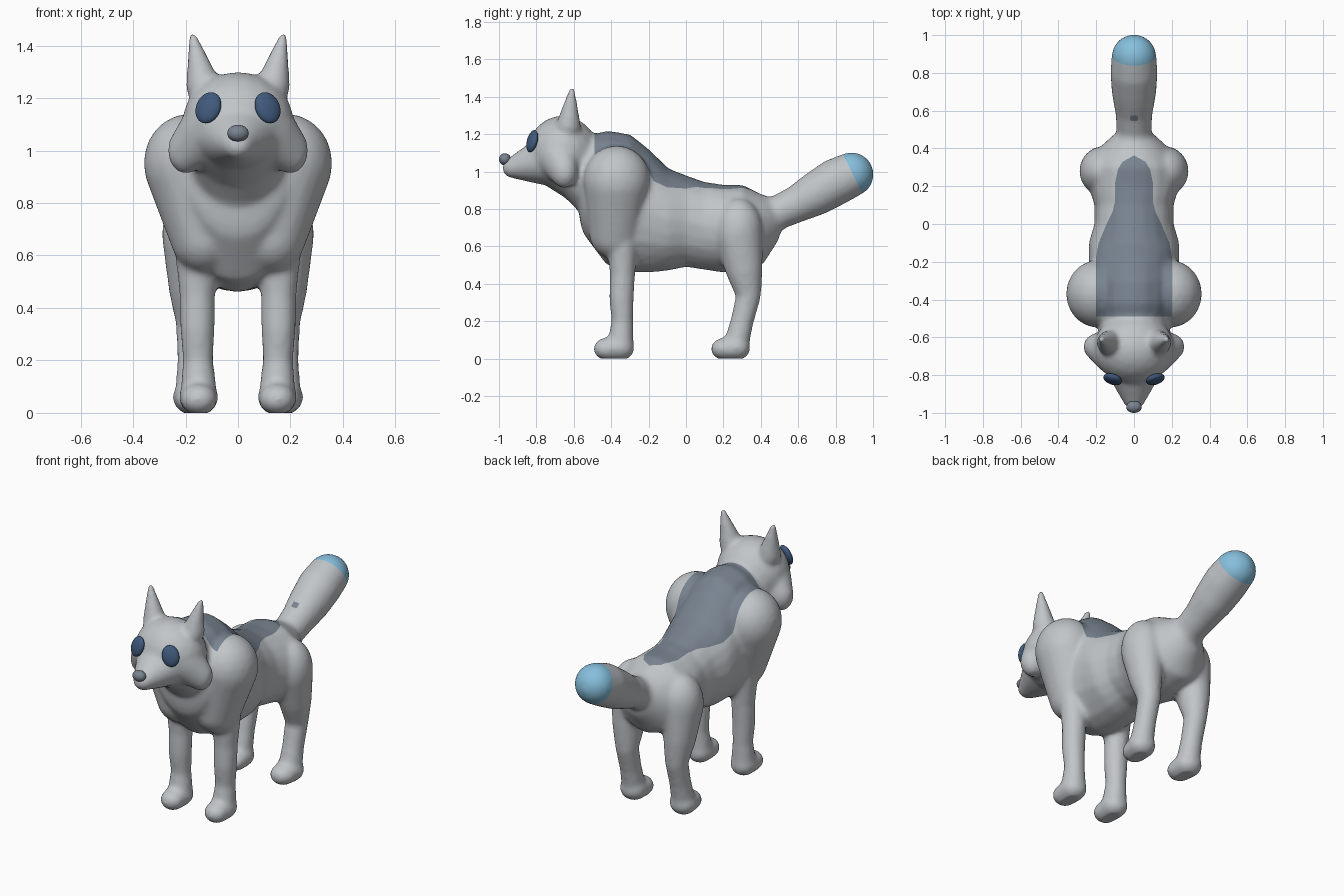
import bpy
import bmesh
from mathutils import Matrix, Vector, Euler

cube = bpy.data.objects.get("Cube")
if cube:
    bpy.data.objects.remove(cube, do_unlink=True)


def material(name, rgb):
    m = bpy.data.materials.new(name)
    m.use_nodes = True
    colour = (*rgb, 1)
    m.diffuse_color = colour
    m.node_tree.nodes["Principled BSDF"].inputs["Base Color"].default_value = colour
    return m


fur = material("light_grey_fur", (0.53, 0.56, 0.58))
saddle = material("slate_grey", (0.19, 0.23, 0.28))
tip = material("sky_blue", (0.24, 0.52, 0.72))
eye_blue = material("dark_blue", (0.05, 0.10, 0.20))

# Unit ball reused for every volume
ball = bmesh.new()
bmesh.ops.create_icosphere(ball, subdivisions=3, radius=1)
UNIT = [v.co.copy() for v in ball.verts]
ball.free()

form = bpy.data.meshes.new("form")


def blob(pos, rad):
    rad = (rad,) * 3 if isinstance(rad, (int, float)) else rad
    return Vector(pos), Vector(rad)


def chain(blobs, mirror=False):
    """Skin each neighbouring pair of ellipsoids with a convex hull."""
    for side in ((1, -1) if mirror else (1,)):
        for pair in zip(blobs, blobs[1:]):
            part = bmesh.new()
            for pos, rad in pair:
                for u in UNIT:
                    p = pos + u * rad
                    part.verts.new((p.x * side, p.y, p.z))
            hull = bmesh.ops.convex_hull(part, input=part.verts[:])
            loose = [v for v in part.verts if not v.link_faces]
            bmesh.ops.delete(part, geom=loose, context='VERTS')
            bmesh.ops.recalc_face_normals(part, faces=part.faces[:])
            temp = bpy.data.meshes.new("temp")
            part.to_mesh(temp)
            part.free()
            whole.from_mesh(temp)
            bpy.data.meshes.remove(temp)


whole = bmesh.new()

# Torso: y, centre height, half width, half height
torso = [(-.53, .92, .20, .27), (-.42, .86, .25, .36), (-.30, .83, .25, .37),
         (-.20, .79, .24, .33), (-.10, .745, .24, .275), (0, .735, .21, .245),
         (.10, .71, .21, .235), (.20, .695, .24, .235), (.30, .70, .24, .23),
         (.40, .69, .18, .19), (.46, .73, .11, .13)]
chain([blob((0, y, z), (w, .05, h)) for y, z, w, h in torso])

# Shoulder ruff
chain([blob((.19, -.37, .95), (.17, .18, .19)),
       blob((.13, -.38, .68), (.13, .14, .15))], True)

# Neck, skull and muzzle
chain([blob((0, -.50, .97), (.19, .09, .24)), blob((0, -.62, 1.02), (.18, .08, .17)),
       blob((0, -.66, 1.10), (.215, .19, .20))])
chain([blob((0, -.77, 1.06), (.15, .08, .13)),
       blob((0, -.935, 1.02), (.057, .047, .053))])

# Cheeks and ears
chain([blob((.10, -.68, 1.08), .12), blob((.20, -.65, 1.0), (.068, .07, .09))], True)
chain([blob((.13, -.63, 1.24), (.068, .068, .06)),
       blob((.172, -.61, 1.435), .017)], True)

# Front legs and paws
chain([blob((.155, -.34, .66), (.09, .085, .1)), blob((.155, -.34, .45), .068),
       blob((.155, -.345, .32), .066), blob((.152, -.34, .20), .058),
       blob((.15, -.35, .08), .07)], True)
chain([blob((.15, -.35, .06), (.075, .075, .07)),
       blob((.15, -.425, .052), (.07, .07, .06))], True)

# Hind legs and paws
chain([blob((.165, .28, .68), (.125, .13, .18)), blob((.175, .31, .48), (.09, .10, .1)),
       blob((.17, .335, .34), .066), blob((.17, .30, .20), .062),
       blob((.17, .27, .08), .068)], True)
chain([blob((.17, .27, .06), (.08, .075, .07)),
       blob((.165, .205, .052), (.073, .073, .06))], True)

# Tail
chain([blob((0, .40, .74), .11), blob((0, .50, .785), .092), blob((0, .60, .83), .1),
       blob((0, .70, .885), .118), blob((0, .80, .945), .126),
       blob((0, .885, .985), .119)])

whole.to_mesh(form)
whole.free()

# Fuse the volumes into one soft skin
body = bpy.data.objects.new("body", form)
bpy.context.collection.objects.link(body)
remesh = body.modifiers.new("fuse", 'REMESH')
remesh.mode = 'VOXEL'
remesh.voxel_size = 0.013
soften = body.modifiers.new("soften", 'SMOOTH')
soften.factor = 0.5
soften.iterations = 10
deps = bpy.context.evaluated_depsgraph_get()
skin = bpy.data.meshes.new_from_object(body.evaluated_get(deps))
body.modifiers.clear()
body.data = skin
skin.name = "body"
bpy.data.meshes.remove(form)

skin.materials.clear()
for m in (fur, saddle, tip):
    skin.materials.append(m)

# Cut the colour borders into the skin, then colour the enclosed faces
outline = [(-.49, .20), (-.17, .20), (-.10, .187), (0, .145), (.06, .115), (.12, .10),
           (.22, .10), (.29, .085), (.33, .06), (.36, .005)]
bm = bmesh.new()
bm.from_mesh(skin)
for v in bm.verts:
    v.co.z = max(v.co.z, 0)


def cut(point, normal, near):
    faces = [f for f in bm.faces if near(f.calc_center_median())]
    edges = {e for f in faces for e in f.edges}
    verts = {v for f in faces for v in f.verts}
    bmesh.ops.bisect_plane(bm, geom=list(verts) + list(edges) + faces,
                           plane_co=point, plane_no=normal, dist=1e-5)


TIP_NORMAL = Vector((0, 2, 1))
TIP_POINT = Vector((0, .885, 1.0))
cut(TIP_POINT, TIP_NORMAL, lambda c: c.y > .6)
cut((0, -.49, 1), (0, 1, 0), lambda c: c.z > .8 and abs(c.y + .49) < .04)
for (y0, w0), (y1, w1) in zip(outline, outline[1:]):
    for s in (1, -1):
        cut((s * w0, y0, 1), (y1 - y0, -s * (w1 - w0), 0),
            lambda c: c.z > .8 and c.x * s > 0 and y0 - .012 < c.y < y1 + .012)


def in_saddle(c):
    if c.z < .8:
        return False
    for (y0, w0), (y1, w1) in zip(outline, outline[1:]):
        if y0 <= c.y < y1:
            return abs(c.x) < w0 + (w1 - w0) * (c.y - y0) / (y1 - y0)
    # small spot at the root of the tail
    return abs(c.x) < .022 and abs(c.y - .562) < .015


for f in bm.faces:
    c = f.calc_center_median()
    f.smooth = True
    f.material_index = 0
    if c.y > .6 and (c - TIP_POINT).dot(TIP_NORMAL) > 0:
        f.material_index = 2
    elif in_saddle(c):
        f.material_index = 1
bm.to_mesh(skin)
bm.free()


def ellipsoid(name, pos, rad, mat, rot=(0, 0, 0)):
    mesh = bpy.data.meshes.new(name)
    b = bmesh.new()
    m = Matrix.Translation(pos) @ Euler(rot).to_matrix().to_4x4() @ Matrix.Diagonal((*rad, 1))
    bmesh.ops.create_uvsphere(b, u_segments=24, v_segments=16, radius=1, matrix=m)
    for f in b.faces:
        f.smooth = True
    b.to_mesh(mesh)
    b.free()
    mesh.materials.append(mat)
    bpy.context.collection.objects.link(bpy.data.objects.new(name, mesh))


# Nose and eyes
ellipsoid("nose", (0, -.968, 1.066), (.041, .032, .032), saddle)
for name, s in (("left_eye", 1), ("right_eye", -1)):
    ellipsoid(name, (s * .113, -.822, 1.163), (.05, .024, .062), eye_blue,
              (-.3, -.25 * s, .45 * s))
